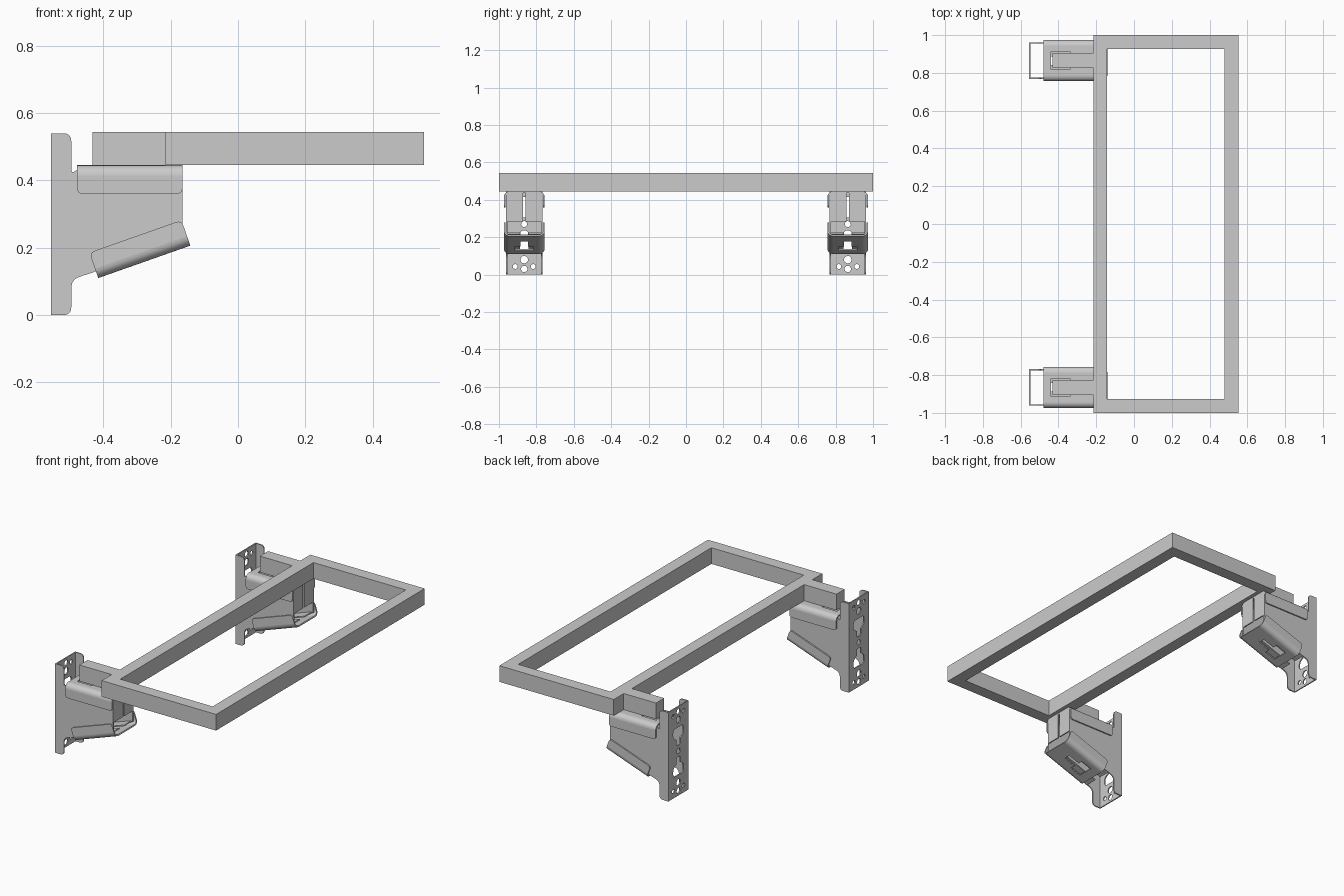
import bpy, bmesh, math
from mathutils import Matrix, Vector

if "Cube" in bpy.data.objects:
    bpy.data.objects.remove(bpy.data.objects["Cube"])

T = 0.007      # sheet thickness
HALF = 0.097   # half width of a bracket
XY = Matrix.Identity(4)
XZ = Matrix(((1, 0, 0, 0), (0, 0, -1, 0), (0, 1, 0, 0), (0, 0, 0, 1)))
YZ = Matrix(((0, 0, 1, 0), (1, 0, 0, 0), (0, 1, 0, 0), (0, 0, 0, 1)))


def move(x, y, z):
    return Matrix.Translation((x, y, z))


def rect(x0, y0, x1, y1):
    return [(x0, y0), (x1, y0), (x1, y1), (x0, y1)]


def circle(x, y, r, n=20):
    return [(x + r * math.cos(2 * math.pi * i / n), y + r * math.sin(2 * math.pi * i / n)) for i in range(n)]


def rounded(pts, n=6):
    """Outline from (x, y, corner size) points."""
    out = []
    for i, (x, y, r) in enumerate(pts):
        p = Vector((x, y))
        if r == 0:
            out.append((x, y))
            continue
        a = p + (Vector(pts[i - 1][:2]) - p).normalized() * r
        b = p + (Vector(pts[(i + 1) % len(pts)][:2]) - p).normalized() * r
        for k in range(n + 1):
            t = k / n
            q = a * (1 - t) ** 2 + p * 2 * t * (1 - t) + b * t * t
            out.append((q.x, q.y))
    return out


def plate(loops, t, matrix):
    """Flat sheet with holes, centred on its own plane."""
    cu = bpy.data.curves.new("sheet", 'CURVE')
    cu.dimensions = '2D'
    cu.fill_mode = 'BOTH'
    cu.extrude = t / 2
    for loop in loops:
        sp = cu.splines.new('POLY')
        sp.points.add(len(loop) - 1)
        for pt, (x, y) in zip(sp.points, loop):
            pt.co = (x, y, 0, 1)
        sp.use_cyclic_u = True
    ob = bpy.data.objects.new("sheet", cu)
    me = bpy.data.meshes.new_from_object(ob)
    me.transform(matrix)
    bpy.data.objects.remove(ob)
    bpy.data.curves.remove(cu)
    return me


def merge(name, meshes):
    bm = bmesh.new()
    for m in meshes:
        bm.from_mesh(m)
        bpy.data.meshes.remove(m)
    bmesh.ops.remove_doubles(bm, verts=bm.verts, dist=1e-5)
    bmesh.ops.recalc_face_normals(bm, faces=bm.faces)
    me = bpy.data.meshes.new(name)
    bm.to_mesh(me)
    bm.free()
    return me


def place(name, me, y=0):
    ob = bpy.data.objects.new(name, me)
    ob.location.y = y
    bpy.context.collection.objects.link(ob)
    return ob


def saddle(name, length, height, window, matrix):
    """U-shaped sheet opening upward: web with window, bends and flanges."""
    w, r, t = 0.109, 0.03, 0.008
    parts = [plate([rect(0, r - w, length, w - r), window], t, move(0, 0, t / 2))]
    for s in (-1, 1):
        arc = [(s * (w - r + rad * math.sin(a)), r - rad * math.cos(a))
               for rad, order in ((r, range(7)), (r - t, range(6, -1, -1)))
               for a in (math.pi / 2 * k / 6 for k in order)]
        parts.append(plate([arc], length, move(length / 2, 0, 0) @ YZ))
        side = rounded([(0, r, 0), (length, r, 0), (length, height, 0.018), (0, height, 0.018)])
        parts.append(plate([side], t, move(0, s * (w - t / 2), 0) @ XZ))
    for m in parts:
        m.transform(matrix)
    return merge(name, parts)


# Side cheeks, back plate and inward folds of the bracket
cheek = rounded([(-0.555, 0, 0), (-0.495, 0, 0.025), (-0.495, 0.105, 0.025), (-0.165, 0.22, 0),
                 (-0.165, 0.437, 0), (-0.47, 0.437, 0), (-0.495, 0.42, 0.014), (-0.495, 0.54, 0.025),
                 (-0.555, 0.54, 0)])
holes = []
for flip in (False, True):
    group = [circle(-0.048, 0.043, 0.013), circle(0.048, 0.043, 0.013),
             circle(0, 0.03, 0.017), circle(0, 0.08, 0.02),
             rounded([(-0.05, 0.125, 0.02), (0.05, 0.125, 0.02), (0.05, 0.18, 0.02), (0.02, 0.195, 0),
                      (0.02, 0.235, 0.015), (-0.02, 0.235, 0.015), (-0.02, 0.195, 0), (-0.05, 0.18, 0.02)])]
    holes += [[(x, 0.54 - z) if flip else (x, z) for x, z in g] for g in group]
holes.append(circle(0, 0.27, 0.016))
parts = [plate([rect(-HALF, 0, HALF, 0.54)] + holes, T, move(-0.555 + T / 2, 0, 0) @ YZ)]
slope = Matrix.Rotation(-math.radians(19.4), 4, 'Y')
for s in (-1, 1):
    parts.append(plate([cheek], T, move(0, s * (HALF - T / 2), 0) @ XZ))
    front = rect(s * 0.006, 0.285, s * HALF, 0.437)
    parts.append(plate([front], T, move(-0.165 - T / 2, 0, 0) @ YZ))
    low = rect(0.02, s * 0.022, 0.32, s * HALF)
    parts.append(plate([low], T, move(-0.475, 0, 0.115) @ slope))
bracket = merge("wall_bracket", parts)

# Upper and lower saddles
upper = saddle("upper_saddle", 0.313, 0.085, rect(0.038, -0.048, 0.138, 0.048),
               move(-0.478, 0, 0.445) @ Matrix.Scale(-1, 4, (0, 0, 1)))
tee = [(0.055, -0.05), (0.125, -0.05), (0.125, -0.02), (0.2, -0.02),
       (0.2, 0.02), (0.125, 0.02), (0.125, 0.05), (0.055, 0.05)]
lower = saddle("lower_saddle", 0.29, 0.08, tee, move(-0.415, 0, 0.11) @ slope)

# Support arm sitting on the bracket
arm = merge("support_arm", [plate([rect(-0.432, -0.039, -0.215, 0.039)], 0.098, move(0, 0, 0.494))])

for label, y in (("front", -0.865), ("back", 0.865)):
    for me in (bracket, upper, lower, arm):
        place(label + "_" + me.name, me, y)

# Rectangular frame
frame = plate([rect(-0.215, -1, 0.553, 1), rect(-0.142, -0.926, 0.478, 0.926)], 0.098, move(0, 0, 0.494))
place("rectangular_frame", merge("rectangular_frame", [frame]))

for ob in bpy.context.collection.objects:
    ob.select_set(True)
    bpy.context.view_layer.objects.active = ob
bpy.ops.object.shade_smooth_by_angle(angle=math.radians(30))
